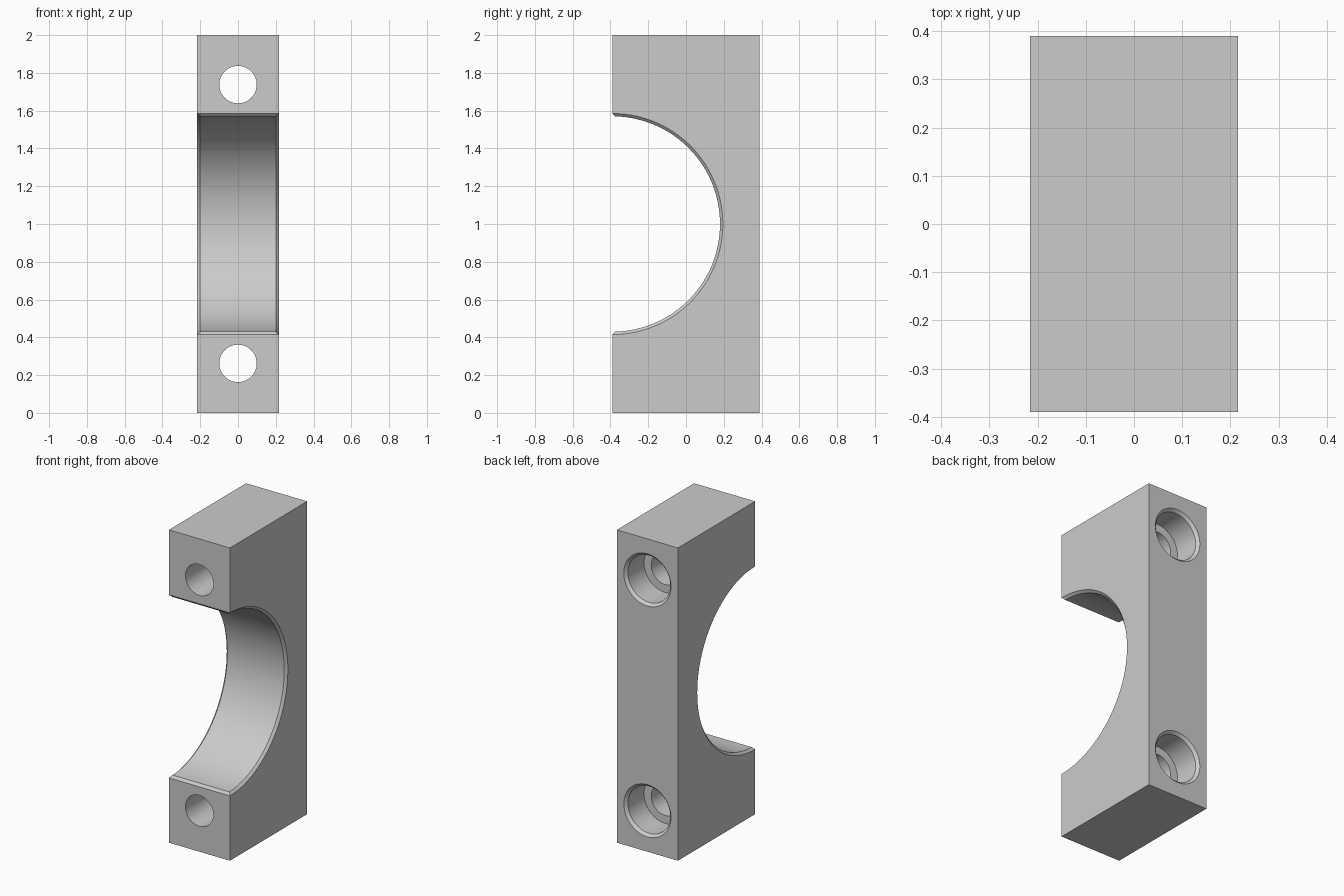
import bpy
import bmesh
from math import sin, cos, pi, radians
from mathutils import Matrix, Vector

W, D, H = 0.216, 0.39, 2.0      # half width, half depth, height
BORE_R, CHAMFER = 0.57, 0.015
HOLE_Z = (0.262, 1.738)

cube = bpy.data.objects.get("Cube")
if cube:
    bpy.data.objects.remove(cube, do_unlink=True)

# Plain grey metal
metal = bpy.data.materials.new("grey_metal")
metal.use_nodes = True
grey = (0.6, 0.6, 0.6, 1)
metal.diffuse_color = grey
metal.node_tree.nodes["Principled BSDF"].inputs["Base Color"].default_value = grey


def make_object(name, bm):
    bmesh.ops.recalc_face_normals(bm, faces=bm.faces[:])
    mesh = bpy.data.meshes.new(name)
    bm.to_mesh(mesh)
    bm.free()
    mesh.materials.append(metal)
    obj = bpy.data.objects.new(name, mesh)
    bpy.context.collection.objects.link(obj)
    return obj


def clamp_body():
    """Side profile with a half-round saddle, extruded across x."""
    steps = 72
    profile = [(-D, 0), (D, 0), (D, H), (-D, H)]
    for i in range(steps + 1):
        a = pi / 2 - pi * i / steps
        profile.append((-D + BORE_R * cos(a), H / 2 + BORE_R * sin(a)))
    bm = bmesh.new()
    face = bm.faces.new([bm.verts.new((-W, y, z)) for y, z in profile])
    out = bmesh.ops.extrude_face_region(bm, geom=[face])
    moved = [v for v in out["geom"] if isinstance(v, bmesh.types.BMVert)]
    bmesh.ops.translate(bm, verts=moved, vec=(2 * W, 0, 0))

    # Chamfer the saddle rims and its two front lips
    centre = Vector((-D, H / 2))

    def on_bore(v):
        return abs((Vector(v.co.yz) - centre).length - BORE_R) < 0.001

    rim = []
    for e in bm.edges:
        a, b = e.verts
        if on_bore(a) and on_bore(b):
            across = abs(a.co.x - b.co.x) > W
            if not across or a.co.y < -D + 0.001:
                rim.append(e)
    bmesh.ops.bevel(bm, geom=rim, offset=CHAMFER, segments=1,
                    affect='EDGES', clamp_overlap=False)
    return make_object("clamp_body", bm)


def bolt_cutter(z):
    """Stepped drill: through hole, counterbore and chamfered mouth."""
    profile = [(0, -D - 0.1), (0.099, -D - 0.1), (0.099, D - 0.18),
               (0.15, D - 0.18), (0.15, D - 0.017), (0.167, D),
               (0.167, D + 0.1), (0, D + 0.1)]
    bm = bmesh.new()
    verts = [bm.verts.new((r, y, 0)) for r, y in profile]
    edges = [bm.edges.new(pair) for pair in zip(verts, verts[1:])]
    bmesh.ops.spin(bm, geom=verts + edges, cent=(0, 0, 0), axis=(0, 1, 0),
                   angle=2 * pi, steps=48)
    bmesh.ops.remove_doubles(bm, verts=bm.verts[:], dist=0.0001)
    bmesh.ops.transform(bm, matrix=Matrix.Translation((0, 0, z)), verts=bm.verts[:])
    cutter = make_object("bolt_hole_cutter", bm)
    cutter.hide_render = True
    return cutter


body = clamp_body()
bpy.ops.object.select_all(action='DESELECT')
bpy.context.view_layer.objects.active = body
body.select_set(True)

# Drill the two bolt holes
for z in HOLE_Z:
    cutter = bolt_cutter(z)
    mod = body.modifiers.new("bolt_hole", 'BOOLEAN')
    mod.operation = 'DIFFERENCE'
    mod.solver = 'EXACT'
    mod.object = cutter
    bpy.ops.object.modifier_apply(modifier=mod.name)
    bpy.data.objects.remove(cutter, do_unlink=True)

bpy.ops.object.shade_smooth_by_angle(angle=radians(25))
